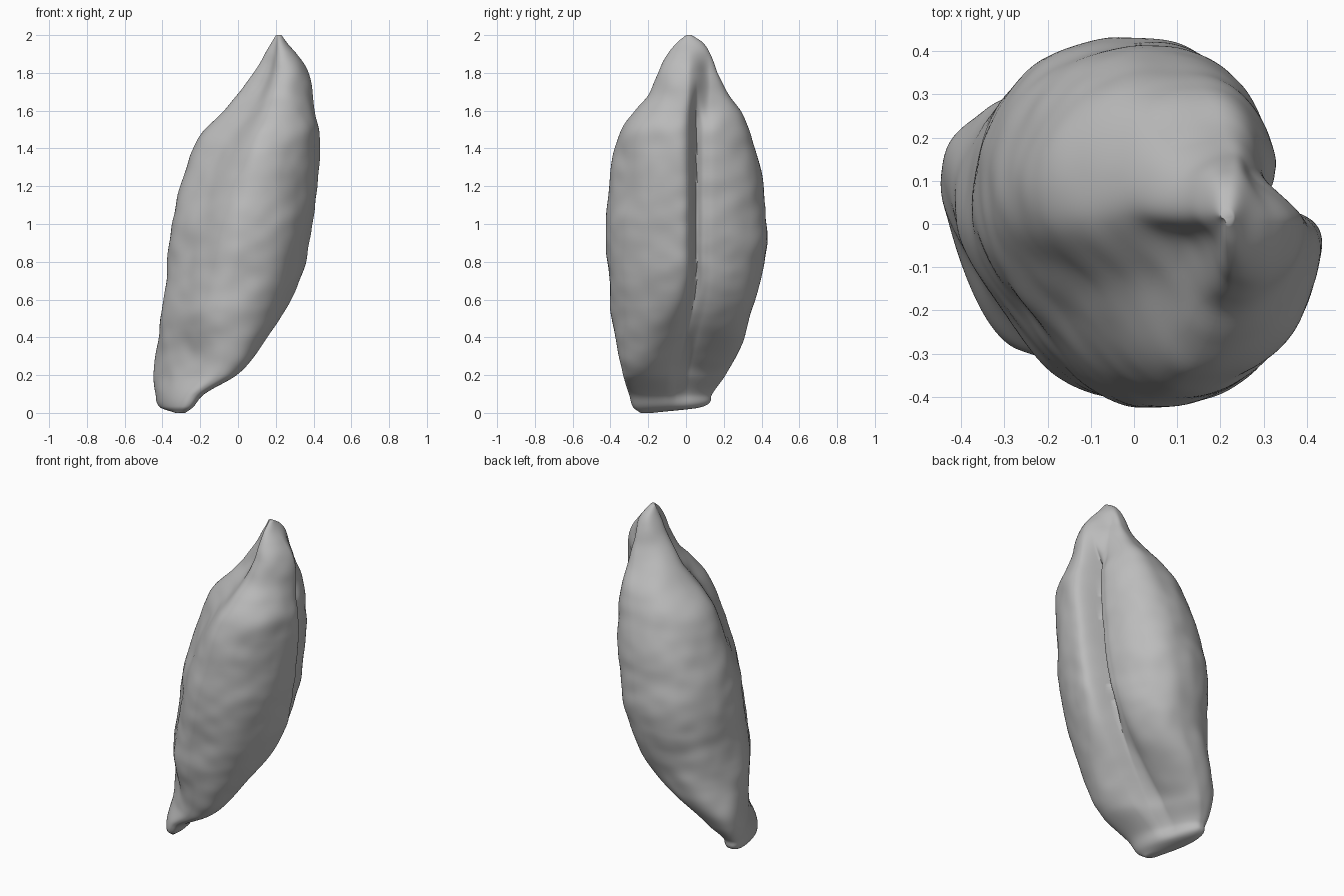
import bpy
import bmesh
import math
from mathutils import Vector, noise

SIDES = 180
RINGS = 140

# Outline of the kernel: height, x min, x max, y min, y max
OUTLINE = [
    (0.0, -.33, -.28, -.24, -.18), (.03, -.41, -.24, -.28, .08),
    (.1, -.43, -.18, -.30, .14), (.2, -.435, 0, -.335, .21),
    (.4, -.42, .17, -.38, .305), (.6, -.405, .29, -.41, .365),
    (.8, -.385, .36, -.425, .415), (1, -.365, .40, -.435, .425),
    (1.2, -.315, .425, -.415, .41), (1.4, -.25, .435, -.385, .37),
    (1.5, -.19, .435, -.35, .34), (1.6, -.085, .41, -.28, .29),
    (1.68, -.015, .395, -.205, .23), (1.8, .07, .37, -.15, .165),
    (1.9, .135, .31, -.10, .13), (1.96, .175, .26, -.05, .09),
    (2, .2, .23, 0, .03),
]


def slope(i, k):
    """Tangent of outline column k at row i."""
    a, b = OUTLINE[max(i - 1, 0)], OUTLINE[min(i + 1, len(OUTLINE) - 1)]
    return (b[k] - a[k]) / (b[0] - a[0])


def outline_at(z):
    """Smoothly interpolated outline at a height."""
    i = 0
    while i < len(OUTLINE) - 2 and OUTLINE[i + 1][0] < z:
        i += 1
    p, q = OUTLINE[i], OUTLINE[i + 1]
    h = q[0] - p[0]
    t = (z - p[0]) / h
    result = []
    for k in range(1, len(p)):
        ease = t * t * (3 - 2 * t)
        bend = h * t * (1 - t) * ((1 - t) * slope(i, k) - t * slope(i + 1, k))
        result.append(p[k] + (q[k] - p[k]) * ease + bend)
    return result


def smoothstep(a, b, v):
    t = min(max((v - a) / (b - a), 0), 1)
    return t * t * (3 - 2 * t)


def kernel_point(angle, z):
    """One surface point: rounded section, crease, uneven lobes, wrinkles."""
    x0, x1, y0, y1 = outline_at(z)
    cx, cy, rx, ry = (x0 + x1) / 2, (y0 + y1) / 2, (x1 - x0) / 2, (y1 - y0) / 2
    c, s = math.cos(angle), math.sin(angle)
    if c > 0:
        power = .86
    else:
        # Fuller at the back than at the front of the germ side
        power = .74 if s > 0 else .95
    # The base is a narrow wedge set askew: front edge right, back edge left
    skew = .62 * (1 - smoothstep(.05, .6, z))
    x = cx + rx * (math.sqrt(1 - skew * skew) * math.copysign(abs(c) ** power, c) - skew * s)
    y = cy + ry * s
    base = smoothstep(0, .25, z)

    if c > 0:
        # Crease between the lobes, opening into a wide valley at the base
        low = 1 - smoothstep(.1, .75, z)
        d = y - (.055 - .11 * low)
        width = (.032 + .08 * low) * (1 if d < 0 else 1 + .5 * low)
        depth = base * (1 - smoothstep(1.5, 1.78, z)) * min(.12, rx * .45)
        x -= depth * math.exp(-abs(d / width) ** 1.2) * c
        # The back lobe stands lower than the front one, up to the tip
        drop = base * (1 - smoothstep(1.8, 1.97, z))
        x -= .09 * drop * smoothstep(-.05, .07, d) * c

    # Flattened face toward the front of the germ side, deeper near the tip
    turn = math.atan2(-s, -c) - math.radians(42)
    flat = (.2 + .3 * smoothstep(.8, 1.8, z)) * smoothstep(0, .4, z)
    cut = flat * rx * math.exp(-(turn / .62) ** 2)
    x += cut * .707
    y += cut * .707

    # Fine wrinkles, fading at both ends
    fade = base * (1 - smoothstep(1.85, 2, z))
    p = Vector((x, y, z))
    bump = .012 * noise.noise(p * 5) + .005 * noise.noise(Vector((x * 9, y * 9, z * 11)))
    return p + Vector((c, s, 0)) * bump * fade


def build_kernel():
    bm = bmesh.new()
    rings = []
    for j in range(RINGS + 1):
        # Rings gather toward the two ends
        t = j / RINGS
        z = 2 * (.4 * t + .6 * (1 - math.cos(math.pi * t)) / 2)
        ring = []
        for i in range(SIDES):
            # Sides gather around the crease
            a = 2 * math.pi * i / SIDES
            ring.append(bm.verts.new(kernel_point(a - .45 * math.sin(a), z)))
        rings.append(ring)
    for low, high in zip(rings, rings[1:]):
        for i in range(SIDES):
            n = (i + 1) % SIDES
            bm.faces.new((low[i], low[n], high[n], high[i]))
    bm.faces.new(rings[0][::-1])
    bm.faces.new(rings[-1])
    mesh = bpy.data.meshes.new("grain_kernel")
    bm.to_mesh(mesh)
    bm.free()
    obj = bpy.data.objects.new("grain_kernel", mesh)
    bpy.context.collection.objects.link(obj)
    return obj


cube = bpy.data.objects.get("Cube")
if cube:
    bpy.data.objects.remove(cube, do_unlink=True)

kernel = build_kernel()

# Plain grey husk
husk = bpy.data.materials.new("husk_grey")
husk.use_nodes = True
grey = (.5, .5, .5, 1)
husk.diffuse_color = grey
husk.node_tree.nodes["Principled BSDF"].inputs["Base Color"].default_value = grey
kernel.data.materials.append(husk)

bpy.ops.object.select_all(action="DESELECT")
kernel.select_set(True)
bpy.context.view_layer.objects.active = kernel
bpy.ops.object.shade_smooth_by_angle(angle=math.radians(60))
